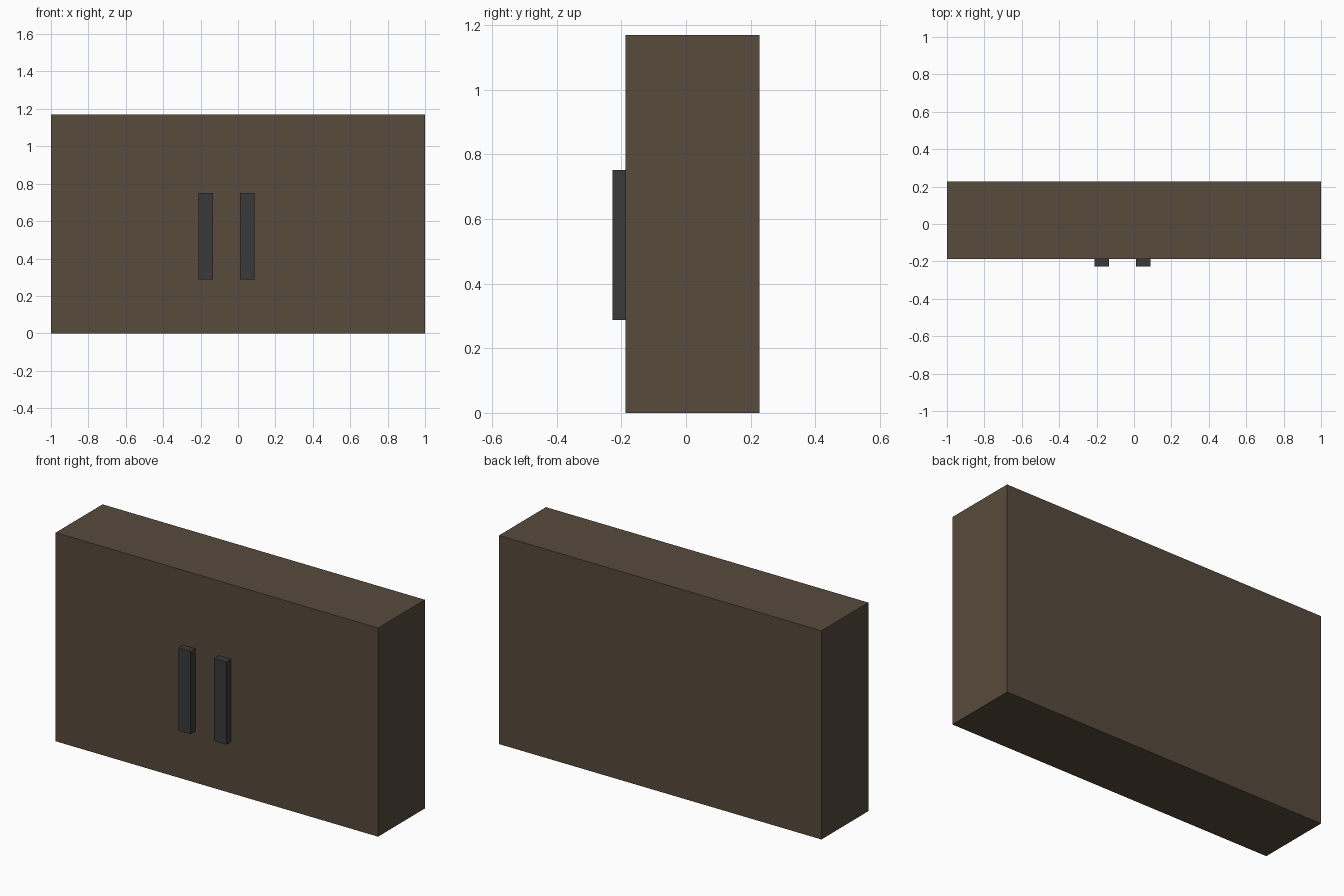
import bpy

if "Cube" in bpy.data.objects:
    bpy.data.objects.remove(bpy.data.objects["Cube"])


def material(name, color):
    mat = bpy.data.materials.new(name)
    mat.diffuse_color = (*color, 1)
    mat.use_nodes = True
    mat.node_tree.nodes["Principled BSDF"].inputs["Base Color"].default_value = mat.diffuse_color
    return mat


def box(name, lo, hi, mat):
    center = [(a + b) / 2 for a, b in zip(lo, hi)]
    bpy.ops.mesh.primitive_cube_add(size=1, location=center)
    obj = bpy.context.object
    obj.name = name
    obj.scale = [b - a for a, b in zip(lo, hi)]
    bpy.ops.object.transform_apply(location=False, rotation=False, scale=True)
    obj.data.materials.append(mat)
    return obj


wood = material("dark_wood", (0.095, 0.069, 0.045))
metal = material("dark_metal", (0.042, 0.042, 0.042))

FRONT, BACK, TOP = -0.187, 0.228, 1.17

# Cabinet body
box("cabinet_body", (-1, FRONT, 0), (1, BACK, TOP), wood)

# Pair of upright bar handles, left of centre on the front
for name, x in (("left_handle", -0.172), ("right_handle", 0.049)):
    box(name, (x - 0.038, -BACK, 0.287), (x + 0.038, FRONT, 0.751), metal)
